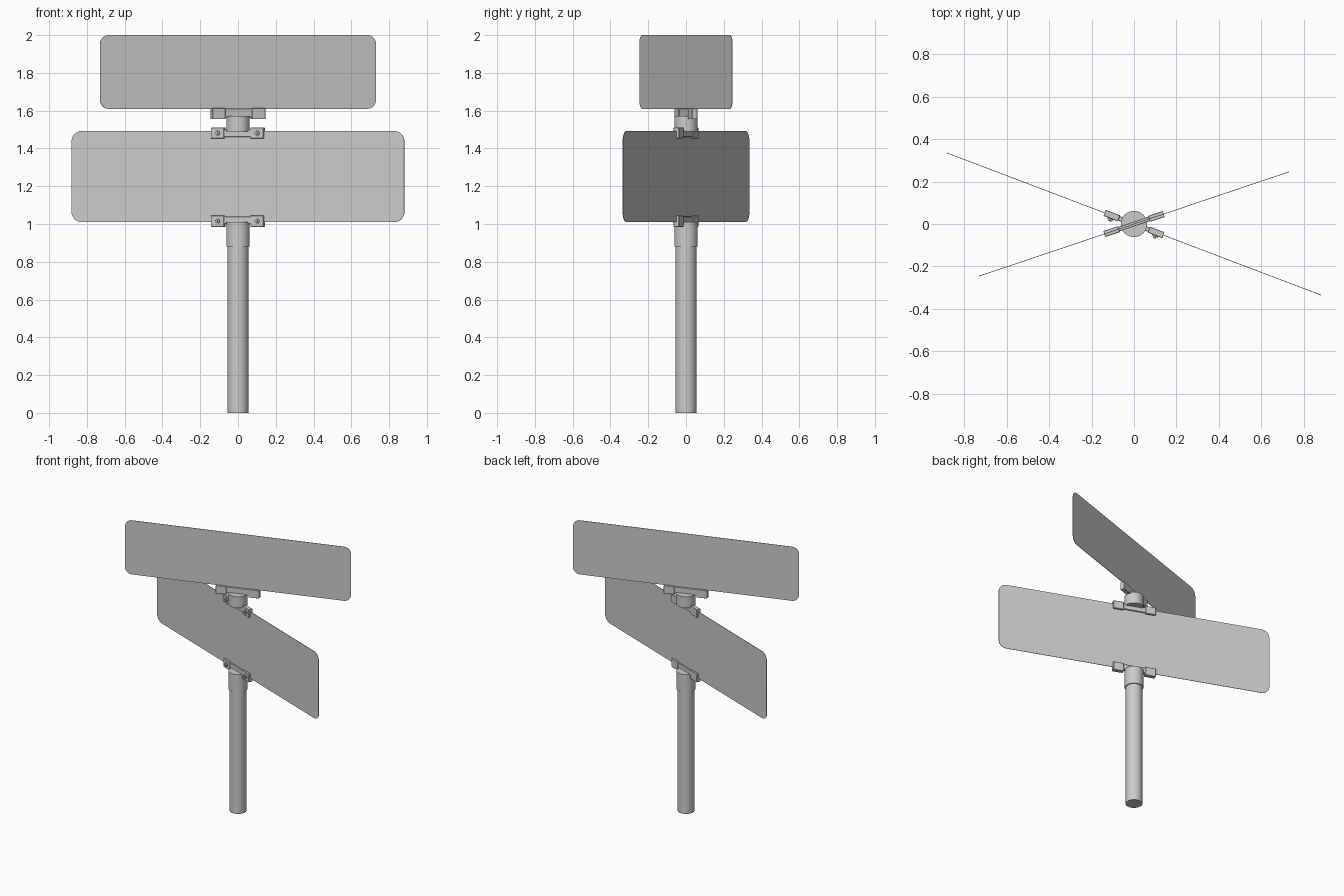
import bpy, bmesh, math

if "Cube" in bpy.data.objects:
    bpy.data.objects.remove(bpy.data.objects["Cube"])

UPPER = math.radians(18.6)
LOWER = math.radians(-20.8)


def finish(name, bm, angle=0.0):
    bmesh.ops.recalc_face_normals(bm, faces=bm.faces)
    me = bpy.data.meshes.new(name)
    bm.to_mesh(me)
    bm.free()
    ob = bpy.data.objects.new(name, me)
    bpy.context.collection.objects.link(ob)
    ob.rotation_euler.z = angle
    bpy.ops.object.select_all(action='DESELECT')
    ob.select_set(True)
    bpy.context.view_layer.objects.active = ob
    bpy.ops.object.shade_smooth_by_angle(angle=math.radians(35))
    return ob


def tube(name, r, z0, z1):
    bm = bmesh.new()
    bmesh.ops.create_cone(bm, cap_ends=True, segments=40, radius1=r, radius2=r, depth=z1 - z0)
    bmesh.ops.translate(bm, verts=bm.verts, vec=(0, 0, (z0 + z1) / 2))
    return finish(name, bm)


def box(name, x0, x1, t, z0, z1, angle, bevel=0.002):
    bm = bmesh.new()
    bmesh.ops.create_cube(bm, size=1)
    bmesh.ops.scale(bm, verts=bm.verts, vec=(x1 - x0, t, z1 - z0))
    bmesh.ops.translate(bm, verts=bm.verts, vec=((x0 + x1) / 2, 0, (z0 + z1) / 2))
    bmesh.ops.bevel(bm, geom=bm.edges[:], offset=bevel, segments=1, affect='EDGES')
    return finish(name, bm, angle)


def sign(name, length, z0, z1, r, angle, t=0.003):
    bm = bmesh.new()
    hx, hz, zc = length / 2 - r, (z1 - z0) / 2 - r, (z0 + z1) / 2
    verts = []
    for q, (sx, sz) in enumerate([(1, 1), (-1, 1), (-1, -1), (1, -1)]):
        for i in range(9):
            a = math.pi / 2 * (q + i / 8)
            verts.append(bm.verts.new((sx * hx + r * math.cos(a), -t / 2,
                                       zc + sz * hz + r * math.sin(a))))
    face = bm.faces.new(verts)
    ext = bmesh.ops.extrude_face_region(bm, geom=[face])
    new = [g for g in ext['geom'] if isinstance(g, bmesh.types.BMVert)]
    bmesh.ops.translate(bm, verts=new, vec=(0, t, 0))
    return finish(name, bm, angle)


def bolt(name, x, y, z, angle):
    # hex head over a round washer, axis along local y
    bm = bmesh.new()
    for seg, r, d in ((20, 0.015, 0.006), (6, 0.009, 0.014)):
        c = bmesh.ops.create_cone(bm, cap_ends=True, segments=seg, radius1=r, radius2=r, depth=d)
        bmesh.ops.translate(bm, verts=c['verts'], vec=(0, 0, d / 2))
    for v in bm.verts:
        v.co = (x + v.co.x, y - v.co.z, z + v.co.y)
    return finish(name, bm, angle)


def clamp(name, ear0, ear1, web0, web1, angle, bolts):
    # central web with a thicker ear at each end
    box(name + "_web", -0.085, 0.085, 0.022, web0, web1, angle)
    for side, s in (("left", -1), ("right", 1)):
        a, b = sorted((s * 0.075, s * 0.148))
        box(f"{name}_{side}_ear", a, b, 0.03, ear0, ear1, angle)
        if bolts:
            bolt(f"{name}_{side}_bolt", s * 0.112, -0.015, (ear0 + ear1) / 2, angle)


# Post and sleeves
tube("post", 0.055, 0.0, 0.90)
tube("post_cap_sleeve", 0.062, 0.88, 1.01)
tube("cross_connector", 0.062, 1.49, 1.572)

# Sign blades
sign("lower_sign", 1.884, 1.01, 1.492, 0.055, LOWER)
sign("upper_sign", 1.542, 1.61, 2.0, 0.048, UPPER)

# Clamps
clamp("lower_clamp", 0.985, 1.045, 1.0, 1.04, LOWER, True)
clamp("middle_clamp", 1.453, 1.51, 1.46, 1.50, LOWER, True)
clamp("upper_clamp", 1.555, 1.613, 1.565, 1.611, UPPER, False)
